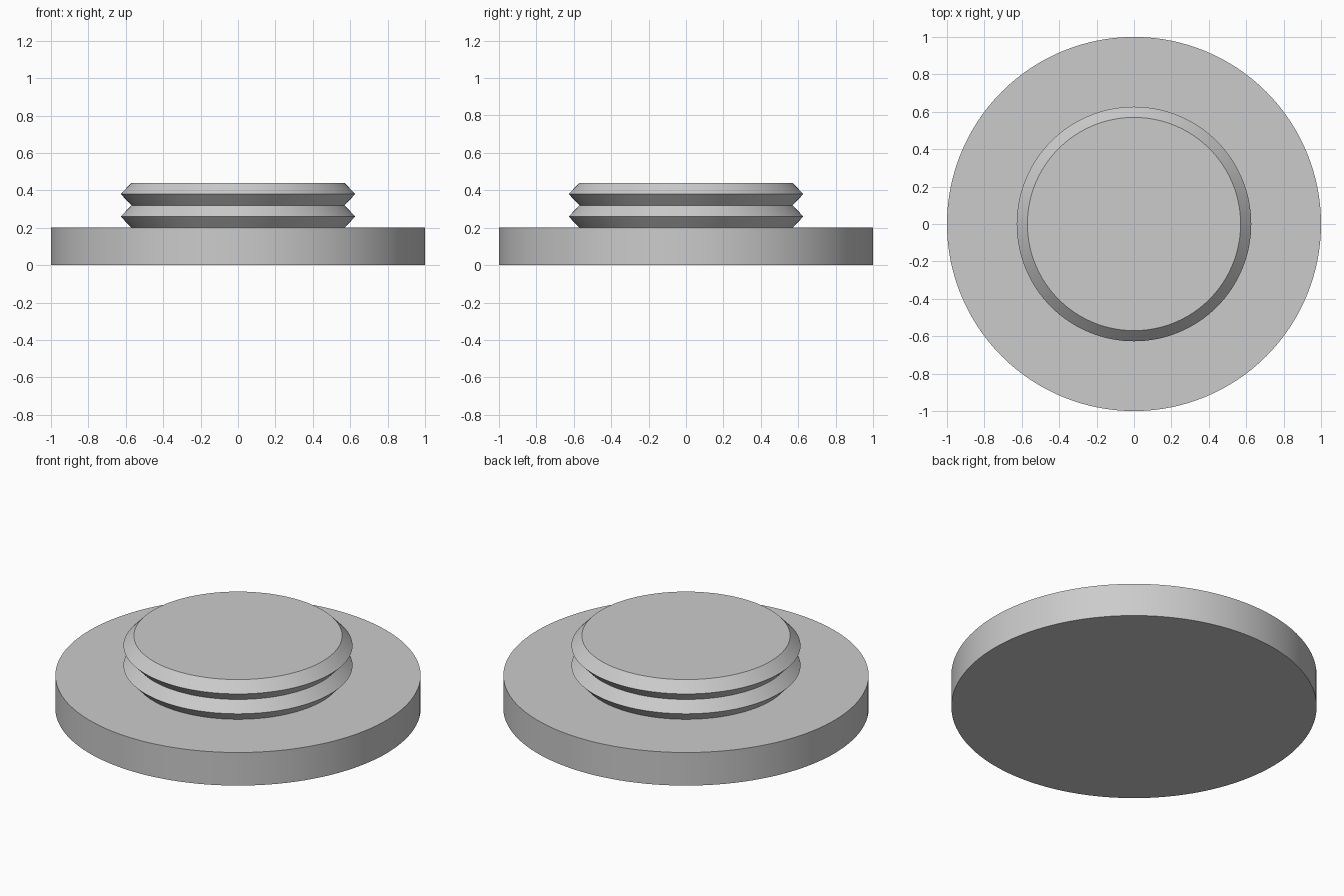
import bpy, bmesh, math

if "Cube" in bpy.data.objects:
    bpy.data.objects.remove(bpy.data.objects["Cube"])

SEGMENTS = 128

grey = bpy.data.materials.new("light_grey")
grey.diffuse_color = (0.6, 0.6, 0.6, 1)
grey.use_nodes = True
grey.node_tree.nodes["Principled BSDF"].inputs["Base Color"].default_value = grey.diffuse_color


def lathe(name, profile):
    """Closed solid of revolution from (radius, z) points, bottom to top."""
    bm = bmesh.new()
    rings = []
    for r, z in profile:
        rings.append([bm.verts.new((r * math.cos(2 * math.pi * i / SEGMENTS),
                                    r * math.sin(2 * math.pi * i / SEGMENTS), z))
                      for i in range(SEGMENTS)])
    for low, high in zip(rings, rings[1:]):
        for i in range(SEGMENTS):
            j = (i + 1) % SEGMENTS
            bm.faces.new((low[i], low[j], high[j], high[i]))
    bm.faces.new(rings[0][::-1])
    bm.faces.new(rings[-1])
    mesh = bpy.data.meshes.new(name)
    bm.to_mesh(mesh)
    bm.free()
    mesh.materials.append(grey)
    obj = bpy.data.objects.new(name, mesh)
    bpy.context.collection.objects.link(obj)
    bpy.ops.object.select_all(action='DESELECT')
    obj.select_set(True)
    bpy.context.view_layer.objects.active = obj
    bpy.ops.object.shade_smooth_by_angle(angle=math.radians(30))
    return obj


# Wide flat disc
BASE_TOP = 0.2
lathe("base_disc", [(1.0, 0.0), (1.0, BASE_TOP)])

# Plug with two V-shaped ridges, alternating waist and crest
WAIST, CREST, STEP = 0.57, 0.627, 0.06
lathe("ridged_plug", [(CREST if k % 2 else WAIST, BASE_TOP + k * STEP) for k in range(5)])
